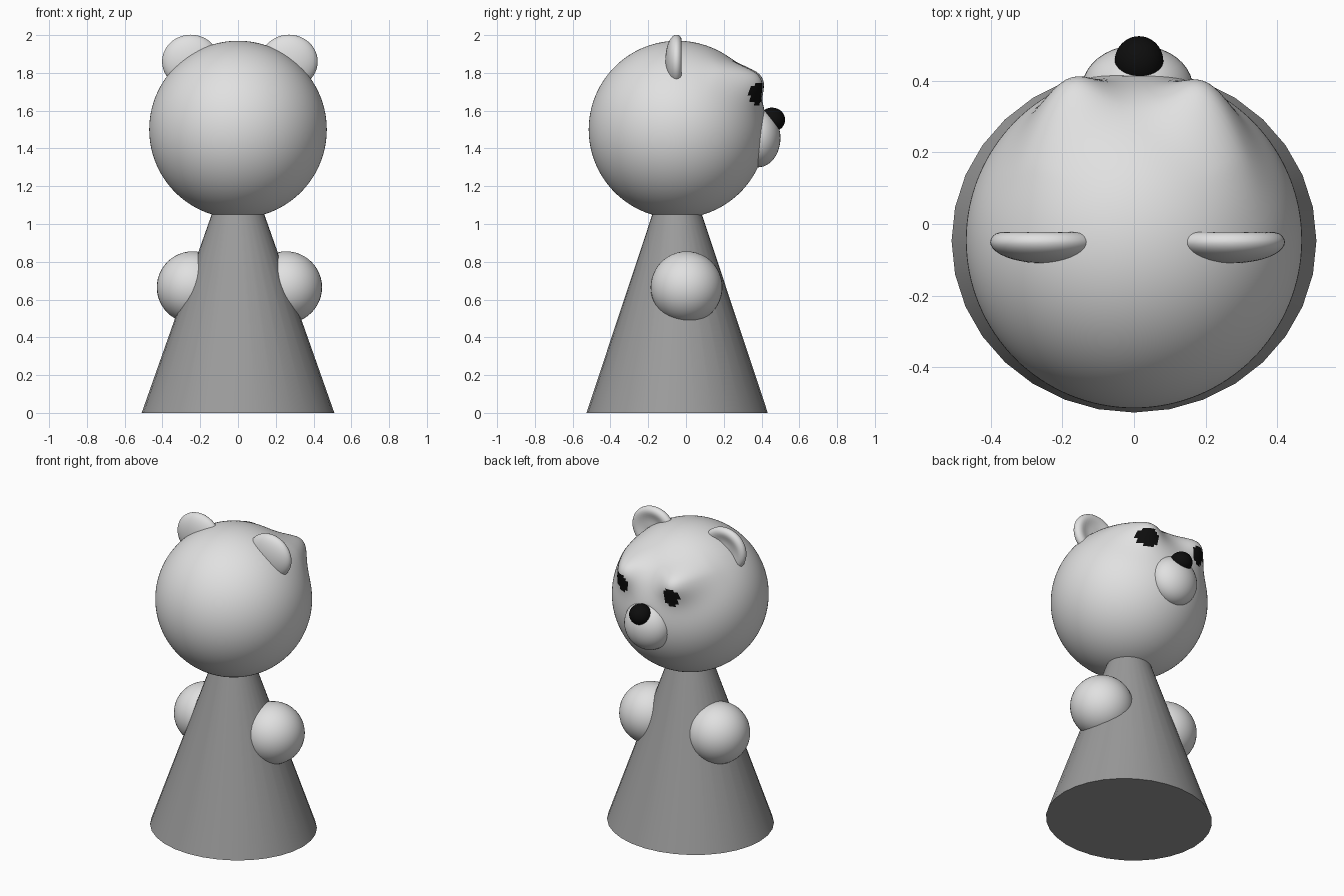
import bpy, bmesh, math
from mathutils import Vector

if "Cube" in bpy.data.objects:
    bpy.data.objects.remove(bpy.data.objects["Cube"])


def material(name, value):
    m = bpy.data.materials.new(name)
    m.diffuse_color = (value, value, value, 1)
    m.use_nodes = True
    m.node_tree.nodes["Principled BSDF"].inputs["Base Color"].default_value = m.diffuse_color
    return m


LIGHT = material("light grey", 0.75)
MID = material("mid grey", 0.33)
BLACK = material("black", 0.004)
EYES = [(-0.165, 0.05), (0.205, 0.065)]   # x position and half width


def finish(bm, name, *mats):
    me = bpy.data.meshes.new(name)
    bmesh.ops.recalc_face_normals(bm, faces=bm.faces)
    bm.to_mesh(me)
    bm.free()
    for m in mats:
        me.materials.append(m)
    ob = bpy.data.objects.new(name, me)
    bpy.context.collection.objects.link(ob)
    bpy.ops.object.select_all(action='DESELECT')
    ob.select_set(True)
    bpy.context.view_layer.objects.active = ob
    bpy.ops.object.shade_smooth_by_angle(angle=math.radians(50))
    return ob


def ellipsoid(center, radii, seg=40, rings=24, shape=None):
    """Unit sphere, optionally reshaped, then scaled and moved."""
    bm = bmesh.new()
    bmesh.ops.create_uvsphere(bm, u_segments=seg, v_segments=rings, radius=1)
    for v in bm.verts:
        if shape:
            shape(v.co)
        v.co = Vector([c + r * p for c, r, p in zip(center, radii, v.co)])
    return bm


# Body: slightly oval cone
bm = bmesh.new()
bmesh.ops.create_cone(bm, cap_ends=True, segments=32,
                      radius1=1.0, radius2=0.26, depth=1.07)
for v in bm.verts:
    v.co = Vector((v.co.x * 0.51, v.co.y * 0.48 - 0.047, v.co.z + 0.535))
finish(bm, "body", MID)

# Head: sphere with two brow bumps on the face side
bm = ellipsoid((0, -0.045, 1.5), (0.47, 0.47, 0.47), 128, 80)
for v in bm.verts:
    x, y, z = v.co
    if y > 0:
        fade = min(1, y / 0.12)
        spread = 0.07 if z > 1.79 else 0.12
        bump = sum(math.exp(-((x - s) / 0.12) ** 2) for s in (-0.19, 0.21))
        y += 0.11 * fade * bump * math.exp(-((z - 1.79) / spread) ** 2)
        v.co.y = min(y, 0.415)
# Eyes: oval patches of faces on the brow bumps
for f in bm.faces:
    c = f.calc_center_median()
    if c.y > 0:
        for ex, w in EYES:
            if ((c.x - ex) / w) ** 2 + ((c.z - 1.69) / 0.06) ** 2 < 1:
                f.material_index = 1
finish(bm, "head", LIGHT, BLACK)


# Ears: flat discs with a hollow on the face side
def hollow(p):
    if p.y > 0:
        r2 = p.x ** 2 + p.z ** 2
        p.y -= 0.75 * math.exp(-(r2 / 0.5) ** 2)


for side, x in (("left", -0.25), ("right", 0.27)):
    finish(ellipsoid((x, -0.05, 1.86), (0.152, 0.06, 0.142), shape=hollow),
           side + "_ear", LIGHT)

# Arms: round stubs
for side, x in (("left", -0.24), ("right", 0.255)):
    finish(ellipsoid((x, 0.003, 0.665), (0.19, 0.19, 0.19)), side + "_arm", LIGHT)

# Snout and nose
finish(ellipsoid((0.01, 0.38, 1.455), (0.155, 0.12, 0.155)), "snout", LIGHT)
finish(ellipsoid((0.014, 0.455, 1.552), (0.068, 0.07, 0.064)), "nose", BLACK)
